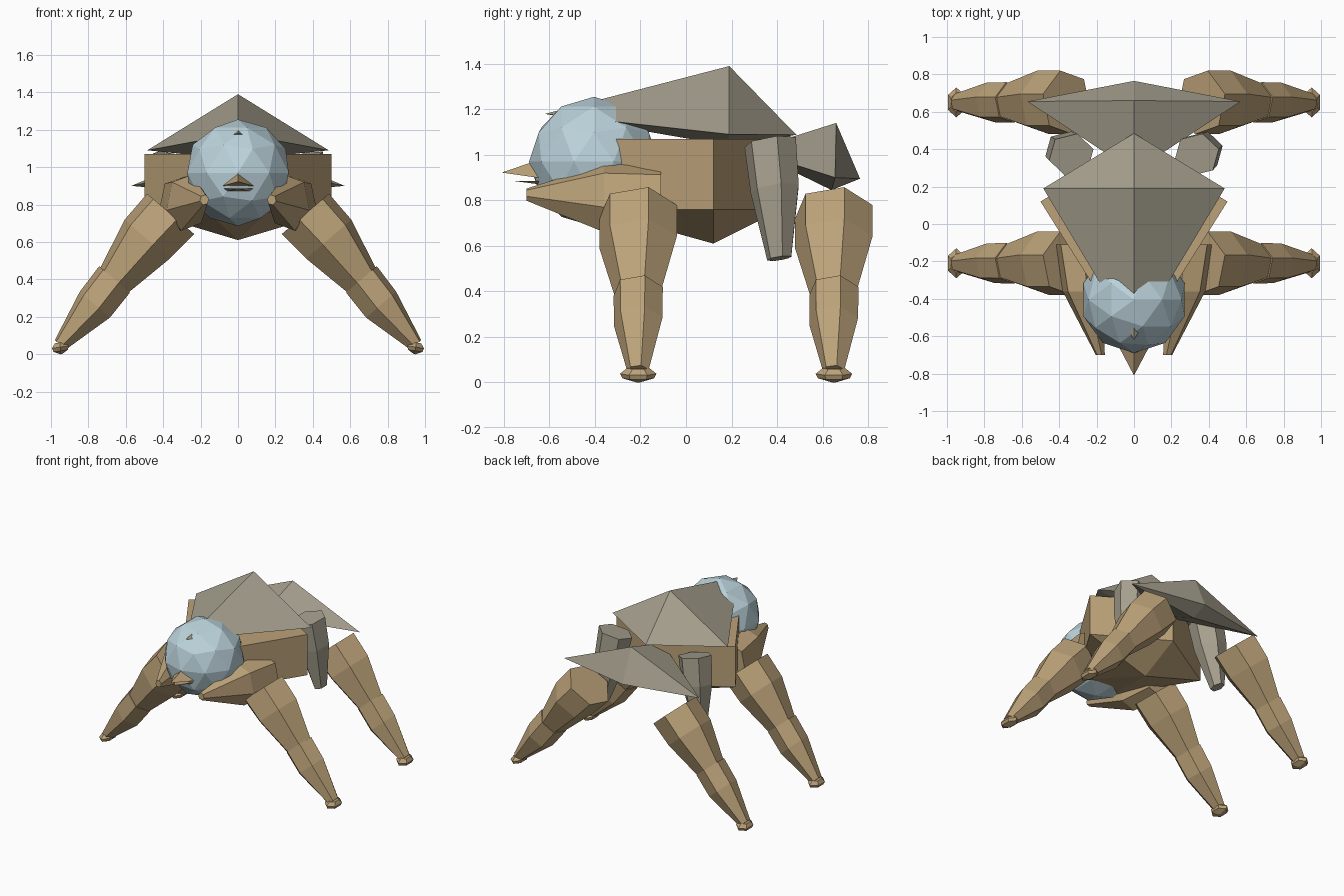
import bpy, bmesh, math
from mathutils import Vector

if "Cube" in bpy.data.objects:
    bpy.data.objects.remove(bpy.data.objects["Cube"])


def material(name, rgb):
    m = bpy.data.materials.new(name)
    m.diffuse_color = (*rgb, 1)
    m.use_nodes = True
    m.node_tree.nodes["Principled BSDF"].inputs["Base Color"].default_value = m.diffuse_color
    return m


TAN = material("tan", (0.50, 0.36, 0.19))
STONE = material("stone grey", (0.38, 0.35, 0.27))
BLUE = material("pale blue", (0.50, 0.65, 0.71))


def finish(name, bm, mat):
    bmesh.ops.recalc_face_normals(bm, faces=bm.faces)
    mesh = bpy.data.meshes.new(name)
    bm.to_mesh(mesh)
    bm.free()
    mesh.materials.append(mat)
    ob = bpy.data.objects.new(name, mesh)
    bpy.context.collection.objects.link(ob)
    return ob


def hull(name, points, mat):
    """Faceted solid around a few corner points."""
    bm = bmesh.new()
    for p in points:
        bm.verts.new(p)
    r = bmesh.ops.convex_hull(bm, input=bm.verts)
    inner = [v for v in r["geom_interior"] if isinstance(v, bmesh.types.BMVert)]
    bmesh.ops.delete(bm, geom=inner, context='VERTS')
    return finish(name, bm, mat)


def loft(name, rings, u, v, mat, sides=6, twist=0.0):
    """Skin rings of (centre, radius along u, radius along v), capped."""
    u, v = Vector(u).normalized(), Vector(v).normalized()
    bm = bmesh.new()
    loops = []
    for c, ru, rv in rings:
        loop = []
        for i in range(sides):
            a = twist + math.tau * i / sides
            loop.append(bm.verts.new(Vector(c) + u * ru * math.cos(a) + v * rv * math.sin(a)))
        loops.append(loop)
    for a, b in zip(loops, loops[1:]):
        for i in range(sides):
            j = (i + 1) % sides
            bm.faces.new((a[i], a[j], b[j], b[i]))
    bm.faces.new(loops[0])
    bm.faces.new(loops[-1])
    return finish(name, bm, mat)


T = math.radians(15)
for side, s in (("right", 1), ("left", -1)):
    # Legs: thick upper segment, tapering shin, small flat foot
    for end, y in (("front", -0.21), ("rear", 0.65)):
        cross = (0.76 * s, 0, 0.65)
        loft(f"{end}_{side}_upper_leg", [
            ((0.36 * s, y, 0.75), 0.172, 0.176),
            ((0.485 * s, y, 0.615), 0.165, 0.176),
            ((0.665 * s, y, 0.39), 0.102, 0.105)], cross, (0, 1, 0), TAN, 6, T)
        loft(f"{end}_{side}_shin", [
            ((0.66 * s, y, 0.40), 0.112, 0.112),
            ((0.765 * s, y, 0.265), 0.110, 0.110),
            ((0.95 * s, y, 0.05), 0.040, 0.048)], cross, (0, 1, 0), TAN, 6, T)
        loft(f"{end}_{side}_foot", [
            ((0.952 * s, y, 0.062), 0.032, 0.05),
            ((0.95 * s, y, 0.038), 0.052, 0.08),
            ((0.948 * s, y, 0.018), 0.045, 0.07),
            ((0.945 * s, y, 0.0), 0.005, 0.008)], (1, 0, -0.15 * s), (0, 1, 0), TAN, 6, math.pi / 6)
    # Shoulder running forward to a blunt tip beside the head
    loft(f"{side}_shoulder", [
        ((0.18 * s, -0.70, 0.825), 0.025, 0.028),
        ((0.275 * s, -0.36, 0.81), 0.11, 0.155),
        ((0.31 * s, -0.11, 0.81), 0.115, 0.145)], (1, 0, 0), (0, 0, 1), TAN, 6, math.pi / 6 + T * s)
    # Hanging flank plate
    loft(f"{side}_flank_plate", [
        ((0.335 * s, 0.37, 1.055), 0.125, 0.118),
        ((0.365 * s, 0.39, 0.85), 0.115, 0.11),
        ((0.41 * s, 0.41, 0.545), 0.045, 0.055)], (1, 0, 0.2 * s), (0, 1, 0.15), STONE, 6, T)

# Diamond-shaped body with a shallow keel
hull("body", [(x, y, z) for z in (0.76, 1.07) for x, y in
              ((0.5, 0.12), (-0.5, 0.12), (0, 0.42), (0.16, -0.42), (-0.16, -0.42))]
     + [(0, 0.12, 0.61)], TAN)

# Roof-like shells: front tip, side corners, back tip, peak, underside
hull("main_shell", [(0, -0.62, 1.18), (0.485, 0.19, 1.09), (-0.485, 0.19, 1.09),
                    (0, 0.485, 1.088), (0, 0.19, 1.39), (0, 0.19, 1.04)], STONE)
hull("tail_shell", [(0, 0.28, 1.02), (0.57, 0.655, 0.90), (-0.57, 0.655, 0.90),
                    (0, 0.765, 0.895), (0, 0.66, 1.14), (0, 0.64, 0.845)], STONE)

# Head
bm = bmesh.new()
bmesh.ops.create_icosphere(bm, subdivisions=2, radius=0.285)
for vert in bm.verts:
    vert.co += Vector((0, -0.405, 0.97))
finish("head", bm, BLUE)

# Beak halves
hull("upper_beak", [(0, -0.81, 0.922), (0.10, -0.62, 0.895), (-0.10, -0.62, 0.895),
                    (0, -0.64, 0.98), (0, -0.62, 0.90)], TAN)
hull("lower_beak", [(0, -0.765, 0.886), (0.10, -0.62, 0.885), (-0.10, -0.62, 0.885),
                    (0.08, -0.61, 0.866), (-0.08, -0.61, 0.866)], TAN)
